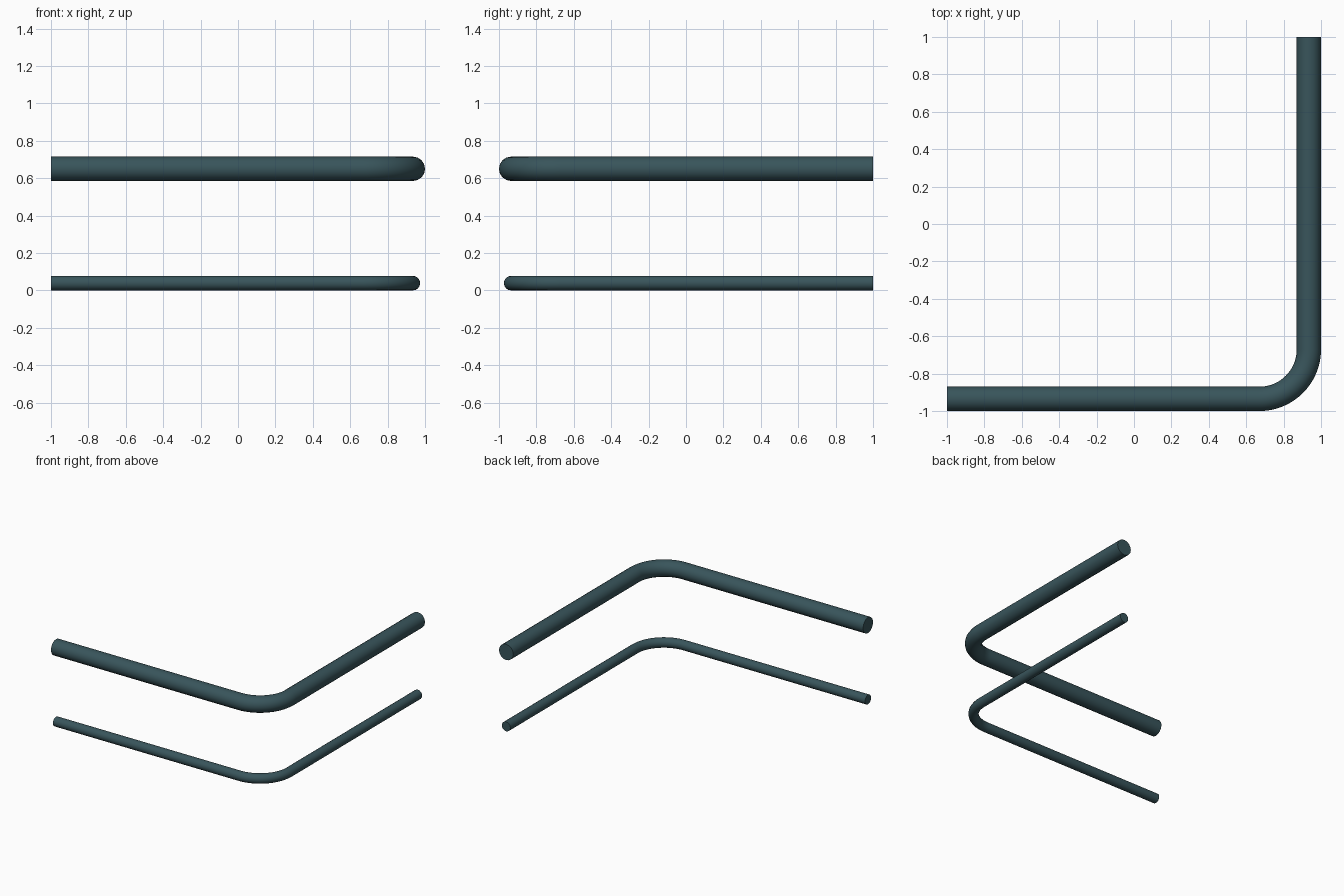
import bpy, math

if "Cube" in bpy.data.objects:
    bpy.data.objects.remove(bpy.data.objects["Cube"])

AXIS = 0.935      # distance of both straight runs from the centre
BEND = 0.265      # centreline bend radius
STEPS = 24

paint = bpy.data.materials.new("dark_teal_paint")
paint.diffuse_color = (0.04, 0.09, 0.105, 1)
paint.use_nodes = True
paint.node_tree.nodes["Principled BSDF"].inputs["Base Color"].default_value = paint.diffuse_color


def rail(name, radius, z):
    # centreline: front run, quarter bend, side run
    c = AXIS - BEND
    path = [(-1, -AXIS)]
    for i in range(STEPS + 1):
        a = -math.pi / 2 + math.pi / 2 * i / STEPS
        path.append((c + BEND * math.cos(a), -c + BEND * math.sin(a)))
    path.append((AXIS, 1))

    curve = bpy.data.curves.new(name, 'CURVE')
    curve.dimensions = '3D'
    curve.bevel_depth = radius
    curve.bevel_resolution = 6
    curve.use_fill_caps = True
    spline = curve.splines.new('POLY')
    spline.points.add(len(path) - 1)
    for p, (x, y) in zip(spline.points, path):
        p.co = (x, y, z, 1)
    ob = bpy.data.objects.new(name, curve)
    bpy.context.collection.objects.link(ob)

    # make it a mesh with smooth sides and crisp flat end caps
    bpy.ops.object.select_all(action='DESELECT')
    ob.select_set(True)
    bpy.context.view_layer.objects.active = ob
    bpy.ops.object.convert(target='MESH')
    ob = bpy.context.object
    bpy.ops.object.mode_set(mode='EDIT')
    bpy.ops.mesh.select_all(action='SELECT')
    bpy.ops.mesh.remove_doubles(threshold=0.0001)
    bpy.ops.mesh.normals_make_consistent(inside=False)
    bpy.ops.object.mode_set(mode='OBJECT')
    bpy.ops.object.shade_smooth_by_angle(angle=math.radians(40))
    ob.data.materials.clear()
    ob.data.materials.append(paint)


rail("upper_rail", 0.065, 0.65)
rail("lower_rail", 0.039, 0.039)
